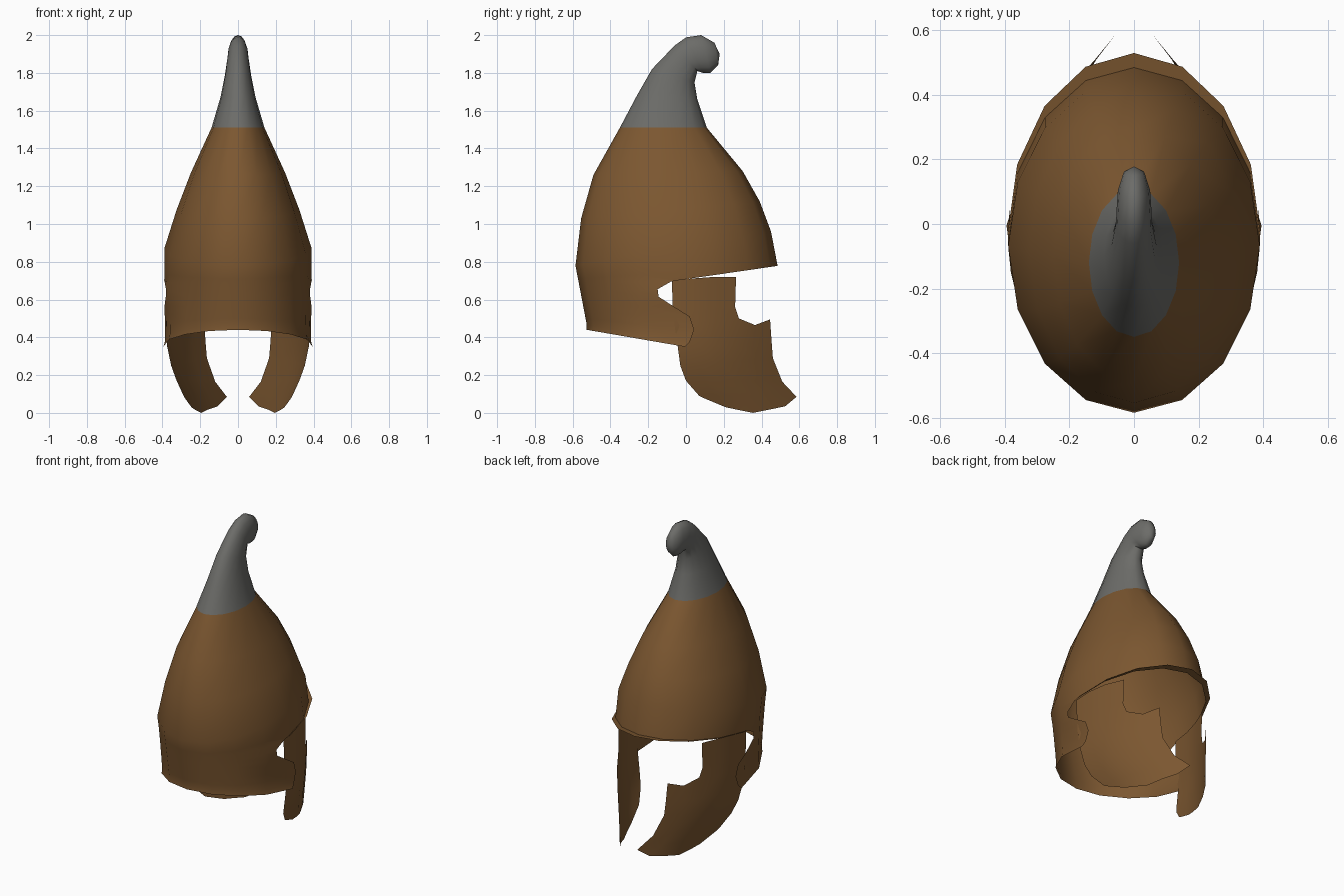
import bpy, bmesh, math

if "Cube" in bpy.data.objects:
    bpy.data.objects.remove(bpy.data.objects["Cube"])

def material(name, rgb):
    m = bpy.data.materials.new(name)
    m.diffuse_color = (*rgb, 1)
    m.use_nodes = True
    m.node_tree.nodes["Principled BSDF"].inputs["Base Color"].default_value = m.diffuse_color
    return m

BRONZE = material("brown bronze", (0.20, 0.095, 0.03))
GREY = material("dark grey", (0.15, 0.15, 0.14))
N = 16

def finish(bm, name, mats):
    bmesh.ops.recalc_face_normals(bm, faces=bm.faces)
    me = bpy.data.meshes.new(name)
    bm.to_mesh(me)
    bm.free()
    ob = bpy.data.objects.new(name, me)
    bpy.context.collection.objects.link(ob)
    for m in mats:
        me.materials.append(m)
    bpy.ops.object.select_all(action='DESELECT')
    ob.select_set(True)
    bpy.context.view_layer.objects.active = ob
    bpy.ops.object.shade_smooth_by_angle(angle=math.radians(50))
    return ob

def ring(bm, back, front, hx, z_rule=None):
    """Tilted elliptical ring; vertex 0 is at the nape, vertex 8 at the brow."""
    out = []
    for k in range(N):
        a = 2 * math.pi * k / N
        t = (1 - math.cos(a)) / 2
        y = back[0] + (front[0] - back[0]) * t
        z = back[1] + (front[1] - back[1]) * t
        out.append(bm.verts.new((hx * math.sin(a), y, z_rule(y, z) if z_rule else z)))
    return out

def bridge(bm, a, b, closed=True, mat=0):
    n = len(a)
    for i in range(n if closed else n - 1):
        j = (i + 1) % n
        bm.faces.new((a[i], a[j], b[j], b[i])).material_index = mat

def brow(y, z):
    return 0.708 + 0.145 * y if y > -0.1 else z

# Dome: stacked rings from the brow up to the grey crest
bm = bmesh.new()
base = ring(bm, (-.572, .71), (.485, .78), .39, brow)
rings = [base]
for spec in [((-.585, .78), (.45, .96), .39),
             ((-.555, 1.03), (.39, 1.12), .325),
             ((-.49, 1.26), (.30, 1.28), .25),
             ((-.35, 1.51), (.11, 1.51), .14)]:
    rings.append(ring(bm, *spec))
for a, b in zip(rings, rings[1:]):
    bridge(bm, a, b)

# Neck guard: rows below the dome, front limit follows the ear cut-out
def neck_row(zb, limit, flare=0.0):
    yb = -.585 + .19 * (.78 - zb) - flare
    row = []
    for k in range(-4, 5):
        a = k * math.pi / 8
        if abs(k) == 4:
            y, z = limit
            x = math.copysign((.39 + flare) * math.sqrt(1 - ((y + .04) / .53) ** 2), k)
        else:
            y = -.04 + (yb + .04) * math.cos(a)
            x = (.39 + flare) * math.sin(a)
            z = zb + (limit[1] - zb) * (y - yb) / (limit[0] - yb)
        row.append(bm.verts.new((x, y, z)))
    return row

prev = [base[k % N] for k in range(-4, 5)]
for zb, limit, flare in [(.69, (-.08, .695), 0), (.65, (-.15, .655), 0),
                         (.61, (-.145, .615), 0), (.57, (-.06, .56), 0),
                         (.53, (.02, .51), 0), (.50, (.043, .44), 0),
                         (.467, (.02, .375), 0), (.44, (-.005, .35), .006)]:
    row = neck_row(zb, limit, flare)
    bridge(bm, prev, row, closed=False)
    prev = row

# Thin brow rim flaring outwards in the plane of the brow
rim = []
for k in range(4, 13):
    a = 2 * math.pi * k / N
    y = -.03 - .56 * math.cos(a)
    rim.append(bm.verts.new((.392 * math.sin(a), y, brow(y, 0))))
bridge(bm, [base[k] for k in range(4, 13)], rim, closed=False)
finish(bm, "helmet_bowl", [BRONZE])

# Crest: grey forward-curling tip
bm = bmesh.new()
rings = [ring(bm, *s) for s in [
    ((-.35, 1.51), (.11, 1.51), .14),
    ((-.26, 1.68), (.06, 1.66), .093),
    ((-.18, 1.82), (.045, 1.75), .07),
    ((-.06, 1.945), (.06, 1.81), .056),
    ((.0, 1.988), (.09, 1.80), .054),
    ((.08, 2.0), (.13, 1.80), .05),
    ((.15, 1.96), (.17, 1.84), .032)]]
for a, b in zip(rings, rings[1:]):
    bridge(bm, a, b)
tip = bm.verts.new((0, .178, 1.90))
for i in range(N):
    bm.faces.new((rings[-1][i], rings[-1][(i + 1) % N], tip))
finish(bm, "curled_crest", [GREY])

# Cheek plates: side outline rows wrapped on a curved surface, then mirrored
def cheek_x(y, z):
    curl = (.85 - 1.6 * y) * max(0, .42 - z) ** 2
    return .38 - .82 * (y + .05) ** 2 - curl

bm = bmesh.new()
def cheek_row(pts):
    return [bm.verts.new((cheek_x(y, z), y, z)) for y, z in pts]

upper = [cheek_row(p) for p in [
    [(-.075, .70), (.04, .712), (.15, .72), (.265, .72)],
    [(-.07, .56), (.04, .56), (.15, .56), (.26, .56)]]]
lower = [cheek_row(p) for p in [
    [(-.06, .46), (.05, .47), (.16, .48), (.28, .50), (.365, .465), (.445, .495)],
    [(-.045, .36), (.06, .36), (.16, .36), (.27, .36), (.36, .37), (.453, .38)],
    [(-.03, .25), (.07, .25), (.17, .26), (.27, .27), (.37, .28), (.46, .29)],
    [(0, .17), (.10, .17), (.20, .17), (.30, .17), (.41, .17), (.51, .165)],
    [(.07, .09), (.15, .09), (.25, .09), (.36, .09), (.47, .09), (.585, .085)],
    [(.09, .08), (.21, .03), (.28, .015), (.355, 0), (.44, .017), (.525, .035)]]]
bridge(bm, upper[0], upper[1], closed=False)
bridge(bm, upper[1], lower[0][:4], closed=False)
for a, b in zip(lower, lower[1:]):
    bridge(bm, a, b, closed=False)
ob = finish(bm, "cheek_plates", [BRONZE])
ob.modifiers.new("mirror", 'MIRROR').use_mirror_merge = False
